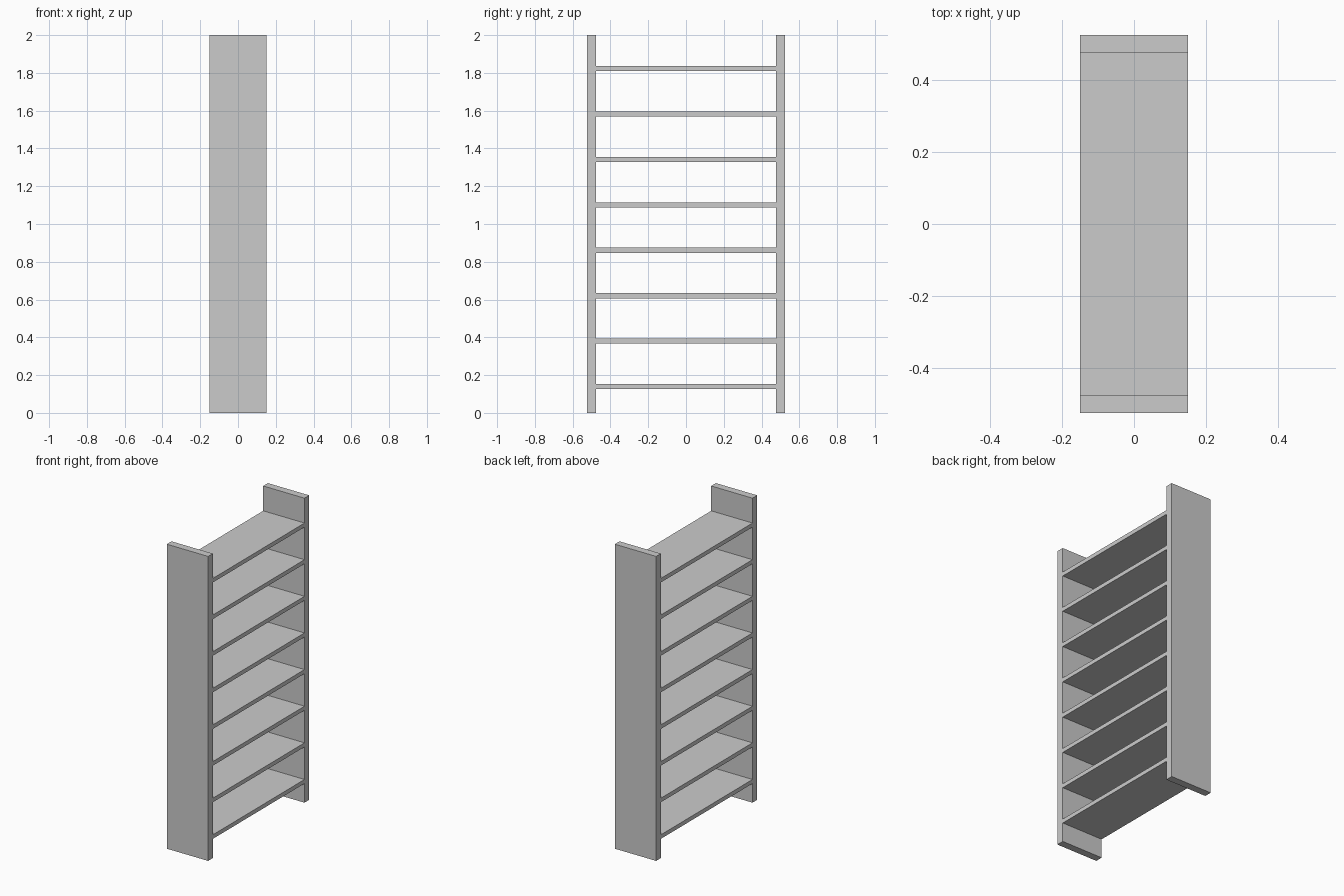
import bpy

if "Cube" in bpy.data.objects:
    bpy.data.objects.remove(bpy.data.objects["Cube"])

DEPTH, HEIGHT = 0.30, 2.0
OUTER, INNER = 0.525, 0.476
SHELVES, FIRST_Z, STEP, THICK = 8, 0.139, 0.2406, 0.027


def box(name, size, centre):
    bpy.ops.mesh.primitive_cube_add(size=1, location=centre)
    ob = bpy.context.object
    ob.name = name
    ob.scale = size
    bpy.ops.object.transform_apply(location=False, rotation=False, scale=True)
    return ob


# Upright side panels
for side, label in ((-1, "left"), (1, "right")):
    box(f"side_panel_{label}", (DEPTH, OUTER - INNER, HEIGHT),
        (0, side * (OUTER + INNER) / 2, HEIGHT / 2))

# Evenly spaced shelves between the panels
for i in range(SHELVES):
    box(f"shelf_{i + 1}", (DEPTH, 2 * INNER, THICK), (0, 0, FIRST_Z + i * STEP))
